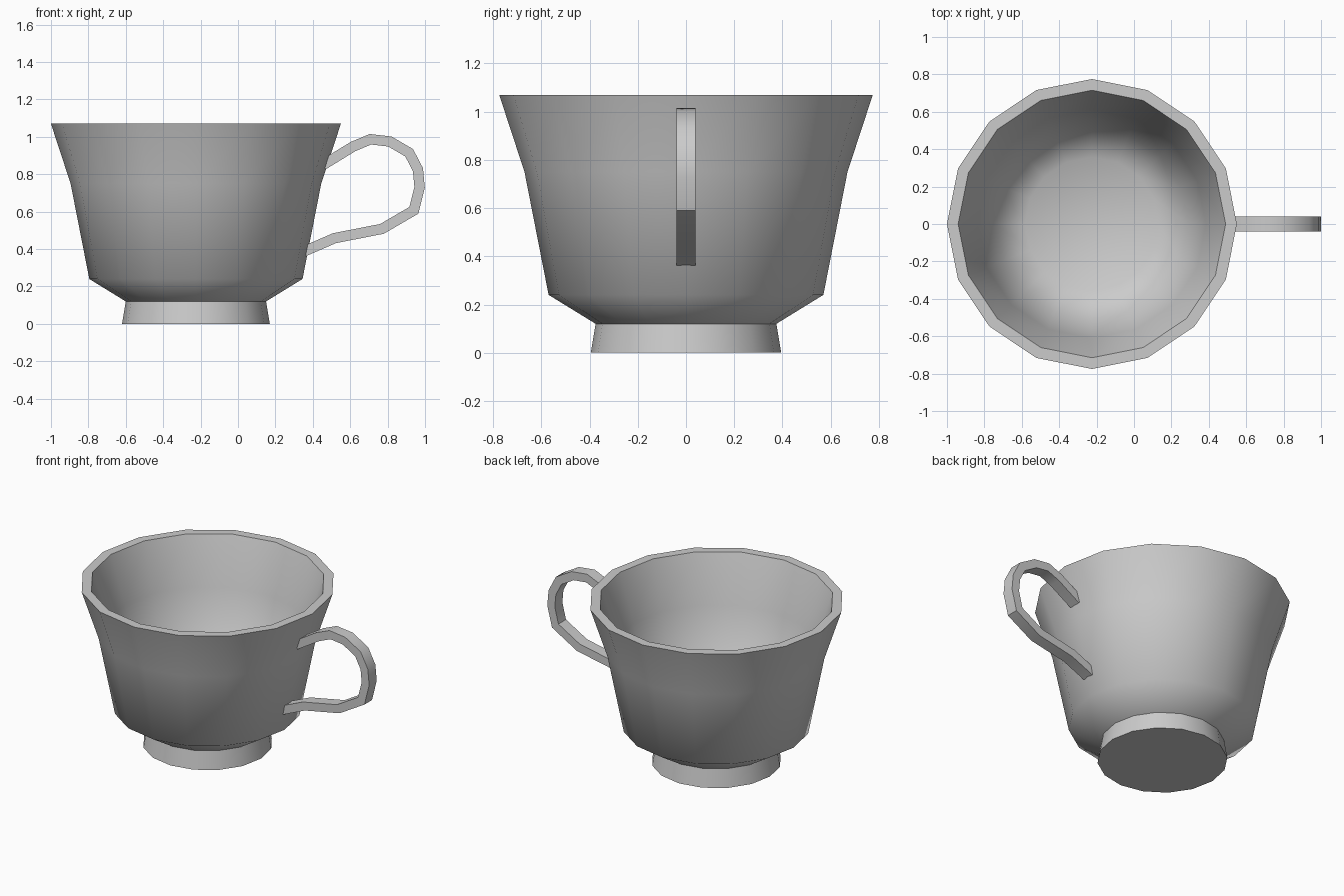
import bpy, bmesh
from math import radians, sin, cos, pi
from mathutils import Vector

if "Cube" in bpy.data.objects:
    bpy.data.objects.remove(bpy.data.objects["Cube"])

SIDES = 16
CUP_X = -0.225


def finish(name, bm, angle):
    bmesh.ops.recalc_face_normals(bm, faces=bm.faces)
    mesh = bpy.data.meshes.new(name)
    bm.to_mesh(mesh)
    bm.free()
    obj = bpy.data.objects.new(name, mesh)
    bpy.context.collection.objects.link(obj)
    bpy.ops.object.select_all(action='DESELECT')
    obj.select_set(True)
    bpy.context.view_layer.objects.active = obj
    bpy.ops.object.shade_smooth_by_angle(angle=radians(angle))
    return obj


def bridge(bm, a, b):
    n = len(a)
    for i in range(n):
        j = (i + 1) % n
        bm.faces.new((a[i], a[j], b[j], b[i]))


def lathe(name, profile, angle):
    bm = bmesh.new()
    rings = [[bm.verts.new((CUP_X + r * cos(2 * pi * i / SIDES),
                            r * sin(2 * pi * i / SIDES), z))
              for i in range(SIDES)] for r, z in profile]
    for a, b in zip(rings, rings[1:]):
        bridge(bm, a, b)
    bm.faces.new(rings[0])
    bm.faces.new(rings[-1])
    return finish(name, bm, angle)


def strap(name, path, thickness, width, angle):
    # Rectangular section swept along an XZ path with mitred corners
    bm = bmesh.new()
    pts = [Vector(p) for p in path]
    rings = []
    for i, p in enumerate(pts):
        d0 = (p - pts[i - 1]).normalized() if i else (pts[1] - p).normalized()
        d1 = (pts[i + 1] - p).normalized() if i < len(pts) - 1 else d0
        t = (d0 + d1).normalized()
        n = Vector((-t.y, t.x)) * (thickness / 2 / t.dot(d0))
        w = width / 2
        rings.append([bm.verts.new((p.x + s * n.x, y, p.y + s * n.y))
                      for s, y in ((1, -w), (1, w), (-1, w), (-1, -w))])
    for a, b in zip(rings, rings[1:]):
        bridge(bm, a, b)
    bm.faces.new(rings[0])
    bm.faces.new(rings[-1])
    return finish(name, bm, angle)


# Cup: foot, outer wall, rim, inner wall, inner floor
lathe("cup_body", [(0.395, 0), (0.375, 0.12), (0.57, 0.24), (0.67, 0.75),
                   (0.775, 1.07), (0.715, 1.07), (0.61, 0.76),
                   (0.515, 0.275), (0.358, 0.18)], 55)

# Handle: flat strap whose ends sink into the wall
strap("handle", [(0.455, 0.85), (0.615, 0.948), (0.708, 0.987), (0.812, 0.975),
                 (0.915, 0.915), (0.962, 0.825), (0.971, 0.73), (0.94, 0.607),
                 (0.77, 0.508), (0.515, 0.458), (0.352, 0.387)],
      0.055, 0.08, 40)
